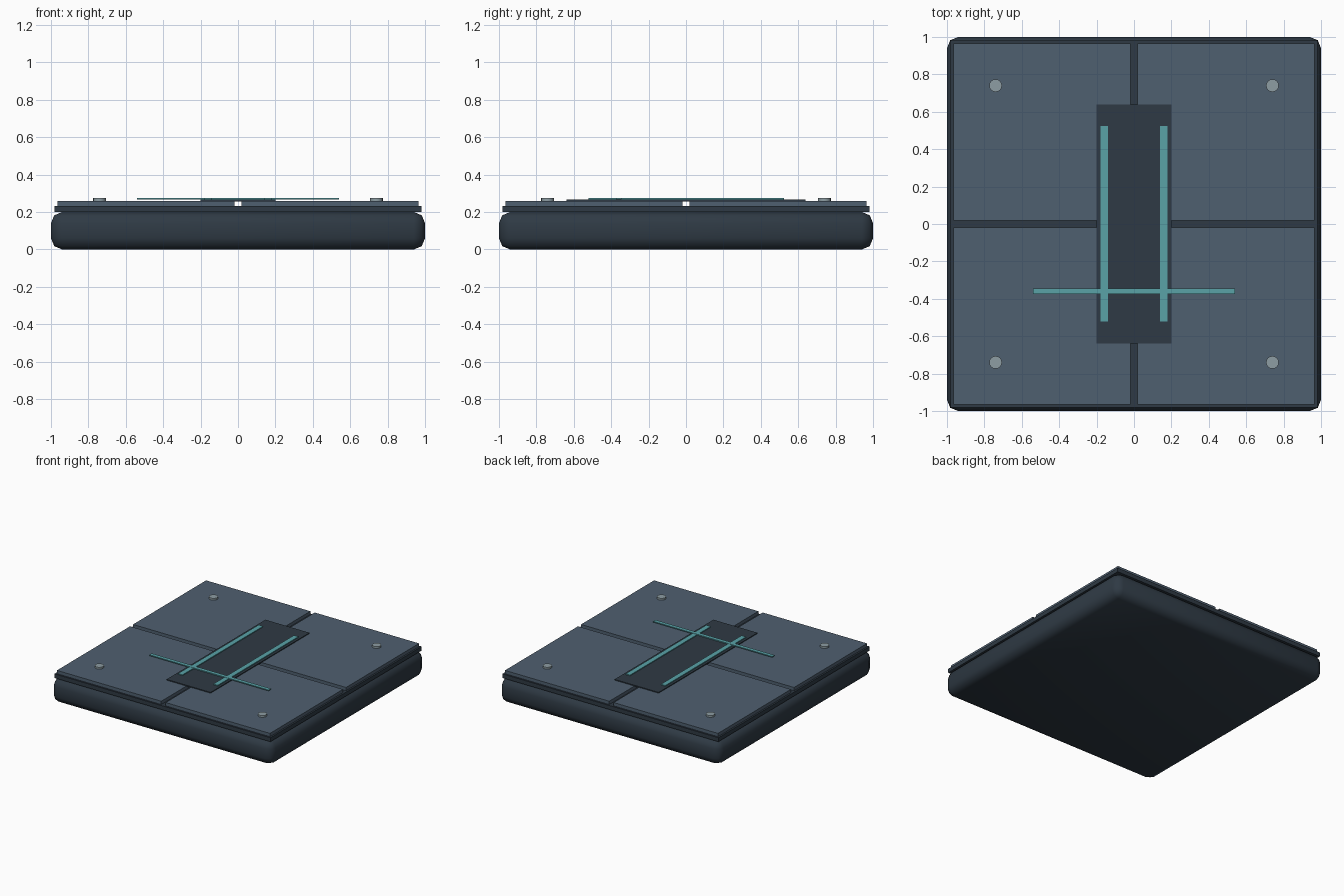
import bpy
import math

if "Cube" in bpy.data.objects:
    bpy.data.objects.remove(bpy.data.objects["Cube"])


def material(name, rgb):
    m = bpy.data.materials.new(name)
    m.diffuse_color = (*rgb, 1)
    m.use_nodes = True
    m.node_tree.nodes["Principled BSDF"].inputs["Base Color"].default_value = m.diffuse_color
    return m


DARK = material("dark_slate", (0.028, 0.042, 0.058))
PANEL = material("panel_slate", (0.078, 0.115, 0.16))
TEAL = material("teal", (0.10, 0.36, 0.39))
METAL = material("bolt_grey", (0.27, 0.34, 0.37))


def box(name, x, y, z, mat, bevel=0, segments=1):
    """Box from (min, max) ranges, with an optional rounded edge."""
    bpy.ops.mesh.primitive_cube_add(
        size=1, location=[(a + b) / 2 for a, b in (x, y, z)])
    ob = bpy.context.object
    ob.name = name
    ob.scale = [b - a for a, b in (x, y, z)]
    bpy.ops.object.transform_apply(location=False, rotation=False, scale=True)
    ob.data.materials.append(mat)
    if bevel:
        mod = ob.modifiers.new("bevel", 'BEVEL')
        mod.width = bevel
        mod.segments = segments
        bpy.ops.object.modifier_apply(modifier=mod.name)
        bpy.ops.object.shade_smooth_by_angle(angle=math.radians(50))
    return ob


# Rounded base and the thinner deck above it
box("base", (-1, 1), (-1, 1), (0, 0.2), DARK, 0.06, 2)
box("deck", (-0.98, 0.98), (-0.98, 0.98), (0.2, 0.233), DARK)

# Four floor plates with see-through seams, one bolt on each
for sx in (-1, 1):
    for sy in (-1, 1):
        box("floor_plate", sorted((sx * 0.02, sx * 0.966)),
            sorted((sy * 0.02, sy * 0.966)), (0.233, 0.26), PANEL)
        bpy.ops.mesh.primitive_cylinder_add(
            vertices=16, radius=0.034, depth=0.016,
            location=(sx * 0.74, sy * 0.74, 0.267))
        bolt = bpy.context.object
        bolt.name = "bolt"
        bolt.data.materials.append(METAL)
        bpy.ops.object.shade_smooth_by_angle(angle=math.radians(35))

# Centre inlay with its light strips
box("centre_inlay", (-0.2, 0.2), (-0.64, 0.64), (0.257, 0.267), DARK)
for sx in (-1, 1):
    box("long_strip", (sx * 0.16 - 0.02, sx * 0.16 + 0.02),
        (-0.52, 0.525), (0.265, 0.274), TEAL)
box("cross_strip", (-0.54, 0.54), (-0.375, -0.345), (0.268, 0.276), TEAL)
